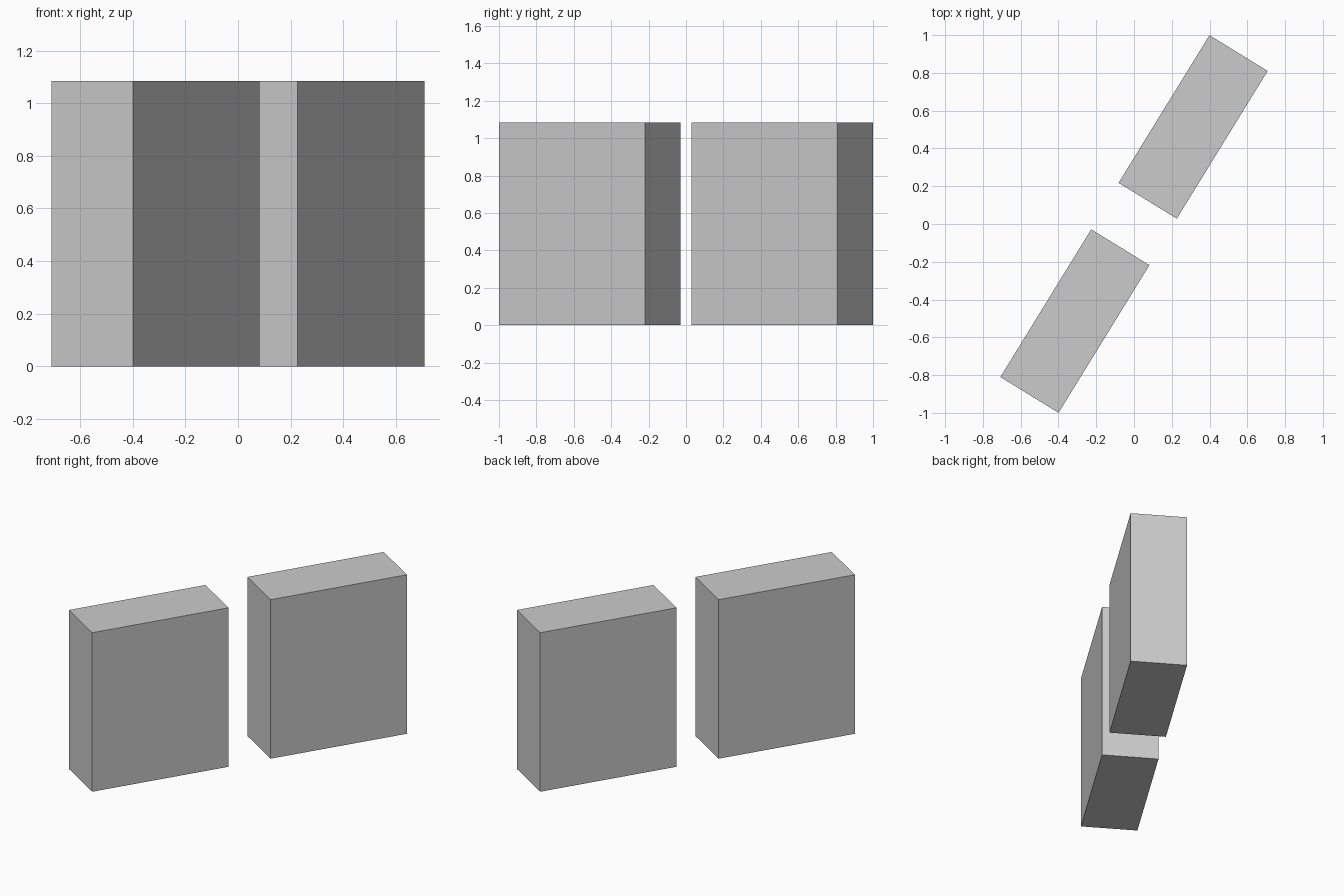
import bpy
from math import radians

if "Cube" in bpy.data.objects:
    bpy.data.objects.remove(bpy.data.objects["Cube"])

LENGTH, THICK, HEIGHT = 0.918, 0.362, 1.084
ANGLE = radians(58.4)


def block(name, x, y, angle):
    bpy.ops.mesh.primitive_cube_add(size=1, location=(x, y, HEIGHT / 2),
                                    rotation=(0, 0, angle))
    ob = bpy.context.object
    ob.name = name
    ob.scale = (LENGTH, THICK, HEIGHT)
    bpy.ops.object.transform_apply(location=False, rotation=False, scale=True)
    return ob


# Two identical slabs, half a turn apart about the centre
for name, s, turn in (("back_slab", 1, 0), ("front_slab", -1, radians(180))):
    block(name, s * 0.313, s * 0.514, ANGLE + turn)
